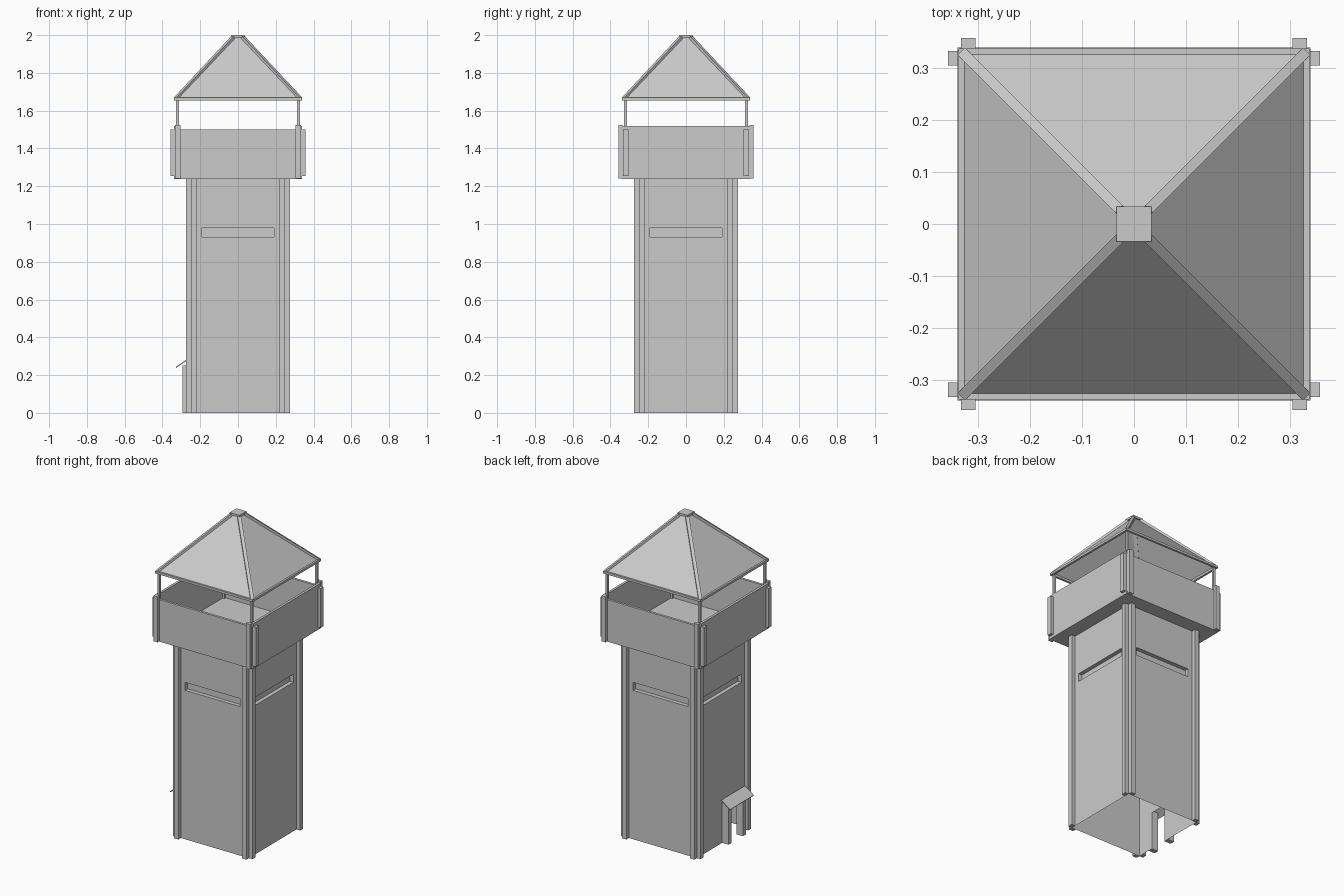
import bpy, bmesh
from math import pi
from mathutils import Vector, Matrix

if "Cube" in bpy.data.objects:
    bpy.data.objects.remove(bpy.data.objects["Cube"])


def finish(name, bm):
    bmesh.ops.remove_doubles(bm, verts=bm.verts, dist=1e-5)
    bmesh.ops.recalc_face_normals(bm, faces=bm.faces)
    me = bpy.data.meshes.new(name)
    bm.to_mesh(me)
    bm.free()
    ob = bpy.data.objects.new(name, me)
    bpy.context.collection.objects.link(ob)
    return ob


def add_box(bm, lo, hi, k=0):
    lo, hi = Vector(lo), Vector(hi)
    m = (Matrix.Rotation(k * pi / 2, 4, 'Z') @ Matrix.Translation((lo + hi) / 2)
         @ Matrix.Diagonal((*(hi - lo), 1)))
    bmesh.ops.create_cube(bm, size=1, matrix=m)


def face(bm, pts):
    bm.faces.new([bm.verts.new(p) for p in pts])


def corner_strips(name, inner, outer, u0, u1, z0, z1, sides=range(4)):
    """Two upright strips near the ends of each side."""
    bm = bmesh.new()
    for k in sides:
        for a, b in ((u0, u1), (-u1, -u0)):
            add_box(bm, (a, -outer, z0), (b, -inner, z1), k)
    return finish(name, bm)


# Hollow shaft: open underneath, a recessed slit per side, doorway on the left
W, S, D = 0.25, 0.19, 0.025
ZS = [0, 0.235, 0.93, 0.98, 1.24]
bm = bmesh.new()
for k in range(4):
    R = Matrix.Rotation(k * pi / 2, 3, 'Z')
    P = lambda u, z, d=0: R @ Vector((u, -W + d, z))
    us = [-W, -S, 0.03, 0.14, S, W]
    for i in range(5):
        for j in range(4):
            a, b, c, d = us[i], us[i + 1], ZS[j], ZS[j + 1]
            if (k == 3 and i == 2 and j == 0) or (j == 2 and 0 < i < 4):
                continue
            face(bm, [P(a, c), P(b, c), P(b, d), P(a, d)])
    rim = [(-S, 0.93), (S, 0.93), (S, 0.98), (-S, 0.98)]
    face(bm, [P(u, z, D) for u, z in rim])
    for (a, c), (b, d) in zip(rim, rim[1:] + rim[:1]):
        face(bm, [P(a, c), P(b, d), P(b, d, D), P(a, c, D)])
bmesh.ops.dissolve_limit(bm, angle_limit=0.01, verts=bm.verts, edges=bm.edges)
finish("tower_shaft", bm)
corner_strips("shaft_corner_posts", W, 0.275, 0.22, W, 0, 1.24)

# Doorway jambs and sloping canopy
bm = bmesh.new()
for y in (-0.17, -0.03):
    add_box(bm, (-0.295, y, 0), (-0.25, y + 0.03, 0.25))
finish("door_jambs", bm)
bm = bmesh.new()
prof = [(-0.327, 0.238), (-0.268, 0.279), (-0.268, 0.286), (-0.33, 0.243)]
v = [[bm.verts.new((x, y, z)) for x, z in prof] for y in (-0.2, 0.035)]
bm.faces.new(v[0])
bm.faces.new(v[1])
for i in range(4):
    j = (i + 1) % 4
    bm.faces.new([v[0][i], v[0][j], v[1][j], v[1][i]])
finish("door_canopy", bm)

# Lookout platform with parapet
bm = bmesh.new()
add_box(bm, (-0.34, -0.34, 1.238), (0.34, 0.34, 1.255))
finish("lookout_floor", bm)
bm = bmesh.new()
for k in range(4):
    top = 1.52 if k % 2 else 1.50
    add_box(bm, (-0.335, -0.34, 1.255), (0.335, -0.325, top), k)
finish("parapet_walls", bm)
corner_strips("parapet_posts_front_back", 0.335, 0.358, 0.305, 0.333, 1.24, 1.523, (0, 2))
corner_strips("parapet_posts_sides", 0.335, 0.358, 0.305, 0.333, 1.255, 1.50, (1, 3))

# Slim roof supports
bm = bmesh.new()
for k in range(4):
    add_box(bm, (0.313, -0.327, 1.255), (0.327, -0.313, 1.665), k)
finish("roof_supports", bm)

# Hollow pyramid roof
bm = bmesh.new()
for k in range(4):
    R = Matrix.Rotation(k * pi / 2, 3, 'Z')
    face(bm, [R @ Vector(p) for p in ((-0.335, -0.335, 1.66), (0.335, -0.335, 1.66),
                                      (0.02, -0.02, 1.993), (-0.02, -0.02, 1.993))])
finish("roof_panels", bm)

# Eave beams, hip beams and cap
bm = bmesh.new()
for k in range(4):
    add_box(bm, (-0.338, -0.338, 1.655), (0.338, -0.325, 1.669), k)
finish("eave_beams", bm)
bm = bmesh.new()
for k in range(4):
    a, b = Vector((0.328, 0.328, 1.662)), Vector((0.025, 0.025, 1.986))
    rot = (b - a).to_track_quat('Z', 'Y').to_matrix().to_4x4()
    m = (Matrix.Rotation(k * pi / 2, 4, 'Z') @ Matrix.Translation((a + b) / 2) @ rot
         @ Matrix.Diagonal((0.02, 0.02, (b - a).length, 1)))
    bmesh.ops.create_cube(bm, size=1, matrix=m)
finish("hip_beams", bm)
bm = bmesh.new()
add_box(bm, (-0.034, -0.034, 1.987), (0.034, 0.034, 2.0))
finish("roof_cap", bm)
